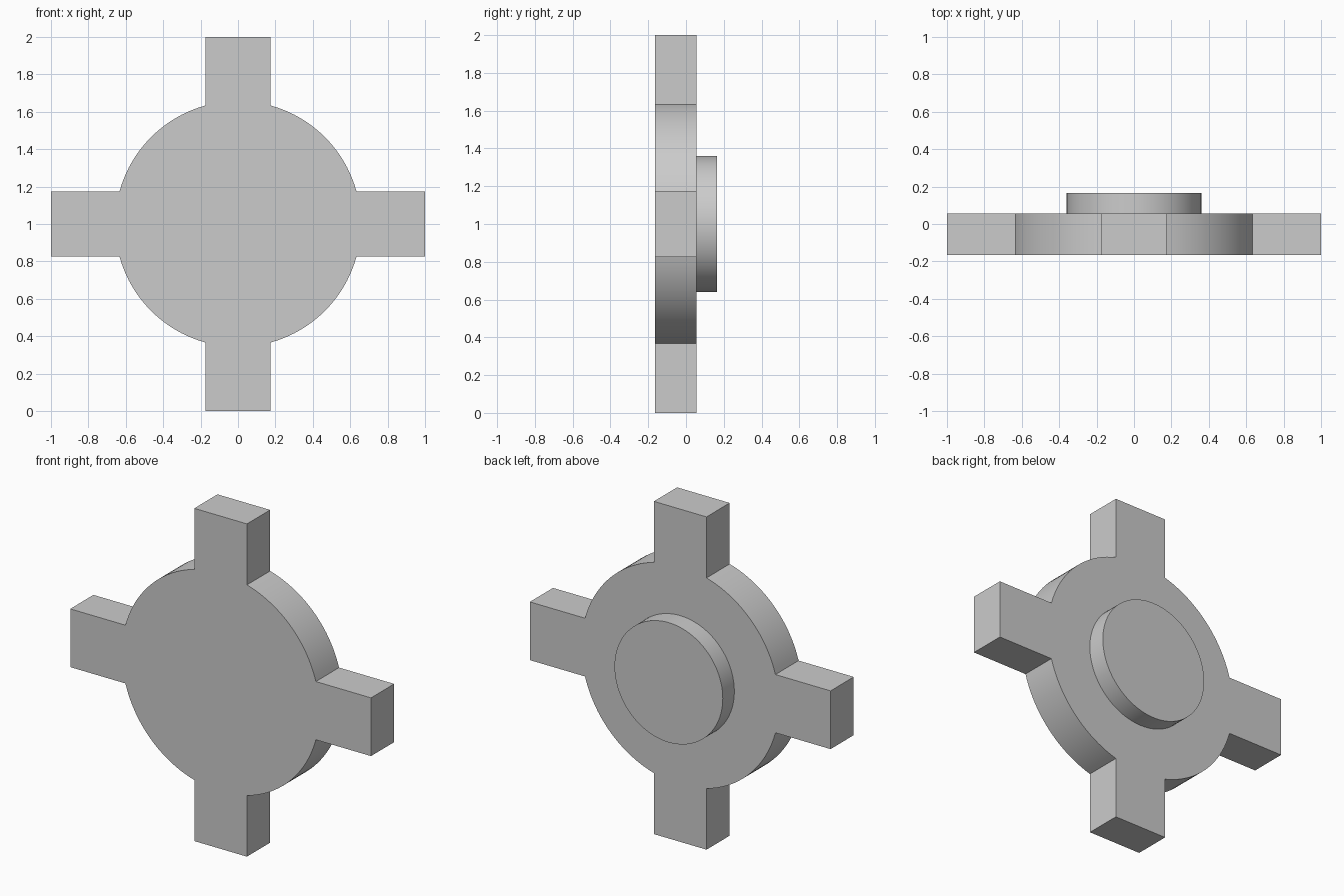
import bpy
import bmesh
import math
from mathutils import Matrix, Vector

default_cube = bpy.data.objects.get("Cube")
if default_cube:
    bpy.data.objects.remove(default_cube, do_unlink=True)

CENTRE_Z = 1.0
DISC_RADIUS = 0.657
ARM_HALF_WIDTH = 0.175
BOSS_RADIUS = 0.36
FRONT, PLATE_BACK, BOSS_BACK = -0.165, 0.055, 0.165

# Single plain grey
grey = bpy.data.materials.new("plain_grey")
grey.use_nodes = True
colour = (0.6, 0.6, 0.6, 1.0)
grey.diffuse_color = colour
grey.node_tree.nodes["Principled BSDF"].inputs["Base Color"].default_value = colour


def arc(radius, start, end, steps):
    """Points along a circular arc, both ends included."""
    angles = [start + (end - start) * i / steps for i in range(steps + 1)]
    return [Vector((radius * math.cos(a), radius * math.sin(a))) for a in angles]


def extrude_outline(name, outline, y_front, y_back):
    """Solid made by extruding an x-z outline from front to back."""
    bm = bmesh.new()
    verts = [bm.verts.new((p.x, y_front, p.y + CENTRE_Z)) for p in outline]
    face = bm.faces.new(verts)
    result = bmesh.ops.extrude_face_region(bm, geom=[face], use_keep_orig=True)
    moved = [g for g in result["geom"] if isinstance(g, bmesh.types.BMVert)]
    bmesh.ops.translate(bm, verts=moved, vec=(0, y_back - y_front, 0))
    bmesh.ops.recalc_face_normals(bm, faces=bm.faces)
    mesh = bpy.data.meshes.new(name)
    bm.to_mesh(mesh)
    bm.free()
    mesh.materials.append(grey)
    obj = bpy.data.objects.new(name, mesh)
    bpy.context.collection.objects.link(obj)
    bpy.ops.object.select_all(action="DESELECT")
    obj.select_set(True)
    bpy.context.view_layer.objects.active = obj
    bpy.ops.object.shade_smooth_by_angle(angle=math.radians(30))
    return obj


# Round plate with four square arms: one quarter of the outline, turned four times
arm_angle = math.asin(ARM_HALF_WIDTH / DISC_RADIUS)
quarter = [Vector((1, -ARM_HALF_WIDTH)), Vector((1, ARM_HALF_WIDTH))]
quarter += arc(DISC_RADIUS, arm_angle, math.pi / 2 - arm_angle, 20)
plate_outline = []
for k in range(4):
    turn = Matrix.Rotation(k * math.pi / 2, 2)
    plate_outline += [turn @ p for p in quarter]
extrude_outline("four_arm_plate", plate_outline, FRONT, PLATE_BACK)

# Round boss on the back, sunk slightly into the plate
boss_outline = arc(BOSS_RADIUS, 0, 2 * math.pi, 96)[:-1]
extrude_outline("rear_boss", boss_outline, PLATE_BACK - 0.02, BOSS_BACK)
